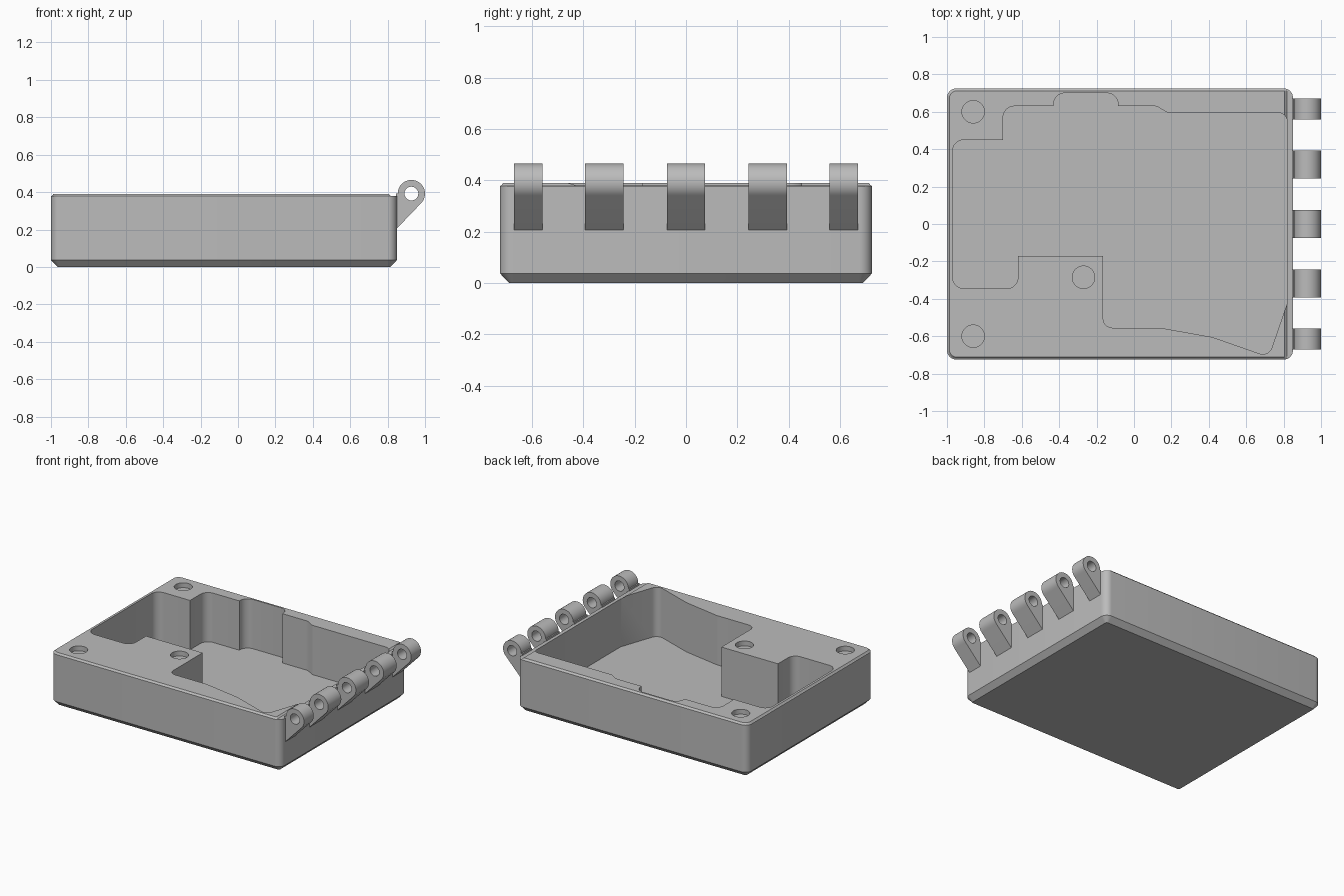
import bpy, bmesh
from math import sin, cos, pi, radians
from mathutils import Vector, Matrix

if "Cube" in bpy.data.objects:
    bpy.data.objects.remove(bpy.data.objects["Cube"])

grey = bpy.data.materials.new("plain grey")
grey.use_nodes = True
grey.diffuse_color = (0.5, 0.5, 0.5, 1)
grey.node_tree.nodes["Principled BSDF"].inputs["Base Color"].default_value = (0.5, 0.5, 0.5, 1)


def rounded(points, segs=8):
    """Outline from (x, y, radius) corners, each filleted when radius > 0."""
    out = []
    for i, (x, y, r) in enumerate(points):
        p = Vector((x, y))
        if r == 0:
            out.append(p)
            continue
        a = (Vector(points[i - 1][:2]) - p).normalized()
        b = (Vector(points[(i + 1) % len(points)][:2]) - p).normalized()
        half = a.angle(b) / 2
        centre = p + (a + b).normalized() * (r / sin(half))
        reach = r * cos(half) / sin(half)
        start, end = p + a * reach - centre, p + b * reach - centre
        turn = start.angle(end)
        for k in range(segs + 1):
            t = k / segs
            out.append(centre + (start * sin((1 - t) * turn) + end * sin(t * turn)) / sin(turn))
    return out


def loft(name, rings):
    """Closed solid through rings of (outline, z)."""
    bm = bmesh.new()
    loops = [[bm.verts.new((p.x, p.y, z)) for p in outline] for outline, z in rings]
    for low, high in zip(loops, loops[1:]):
        for i in range(len(low)):
            j = (i + 1) % len(low)
            bm.faces.new((low[i], low[j], high[j], high[i]))
    bm.faces.new(loops[0][::-1])
    bm.faces.new(loops[-1])
    bmesh.ops.recalc_face_normals(bm, faces=bm.faces)
    mesh = bpy.data.meshes.new(name)
    bm.to_mesh(mesh)
    bm.free()
    mesh.materials.append(grey)
    obj = bpy.data.objects.new(name, mesh)
    bpy.context.collection.objects.link(obj)
    return obj


def circle(x, y, r, n=40):
    return [Vector((x + r * cos(2 * pi * i / n), y + r * sin(2 * pi * i / n))) for i in range(n)]


def activate(obj):
    bpy.ops.object.select_all(action='DESELECT')
    obj.select_set(True)
    bpy.context.view_layer.objects.active = obj


def cut(obj, cutter):
    cutter.hide_render = True
    mod = obj.modifiers.new("cut", 'BOOLEAN')
    mod.operation, mod.solver, mod.object = 'DIFFERENCE', 'EXACT', cutter
    activate(obj)
    bpy.ops.object.modifier_apply(modifier=mod.name)
    bpy.data.objects.remove(cutter)


def finish(obj):
    activate(obj)
    bpy.ops.object.shade_smooth_by_angle(angle=radians(25))


def plate(x0, x1, y, left_r, right_r):
    return rounded([(x0, -y, left_r), (x1, -y, right_r), (x1, y, right_r), (x0, y, left_r)])


# Case body: chamfered base, upright walls and a slightly raised lip
wall = plate(-1, 0.85, 0.725, 0.05, 0.05)
body = loft("case_body", [
    (plate(-0.965, 0.815, 0.69, 0.015, 0.015), 0),
    (wall, 0.037), (wall, 0.378),
    (plate(-0.995, 0.817, 0.72, 0.045, 0.005), 0.38),
    (plate(-0.987, 0.805, 0.712, 0.04, 0.005), 0.39)])

# Stepped pocket
pocket = rounded([
    (-0.97, -0.345, 0.06), (-0.62, -0.345, 0.06), (-0.62, -0.17, 0),
    (-0.165, -0.17, 0), (-0.165, -0.555, 0.05), (0.14, -0.555, 0.1),
    (0.42, -0.605, 0.1), (0.72, -0.71, 0.05), (0.82, -0.42, 0),
    (0.82, 0.595, 0.05), (0.18, 0.595, 0.03), (0.12, 0.63, 0.04),
    (-0.085, 0.63, 0), (-0.085, 0.7, 0.06), (-0.43, 0.7, 0.06),
    (-0.43, 0.63, 0), (-0.70, 0.63, 0.06), (-0.70, 0.45, 0),
    (-0.97, 0.45, 0.06)])
cut(body, loft("pocket_cutter", [(pocket, 0.032), (pocket, 0.6)]))

# Round recesses in the top
for x, y in ((-0.86, 0.6), (-0.86, -0.6), (-0.27, -0.285)):
    ring = circle(x, y, 0.06)
    cut(body, loft("recess_cutter", [(ring, 0.355), (ring, 0.6)]))
finish(body)

# Hinge knuckles: teardrop profile in x-z, extruded along y
cx, cz, radius = 0.927, 0.392, 0.073
arc = [Vector((cx + radius * cos(a), cz + radius * sin(a)))
       for a in (radians(-45 + 225 * i / 30) for i in range(31))]
profile = [Vector((0.845, 0.201))] + arc + [Vector((0.845, cz))]
stand = Matrix.Rotation(pi / 2, 4, 'X')
for i, (y, width) in enumerate(((-0.615, 0.112), (-0.318, 0.15), (0, 0.15),
                                (0.318, 0.15), (0.615, 0.112))):
    knuckle = loft(f"hinge_knuckle_{i + 1}", [(profile, -y - width / 2), (profile, -y + width / 2)])
    bore = circle(cx, cz, 0.037, 32)
    cut(knuckle, loft("bore_cutter", [(bore, -1), (bore, 1)]))
    knuckle.data.transform(stand)
    finish(knuckle)
